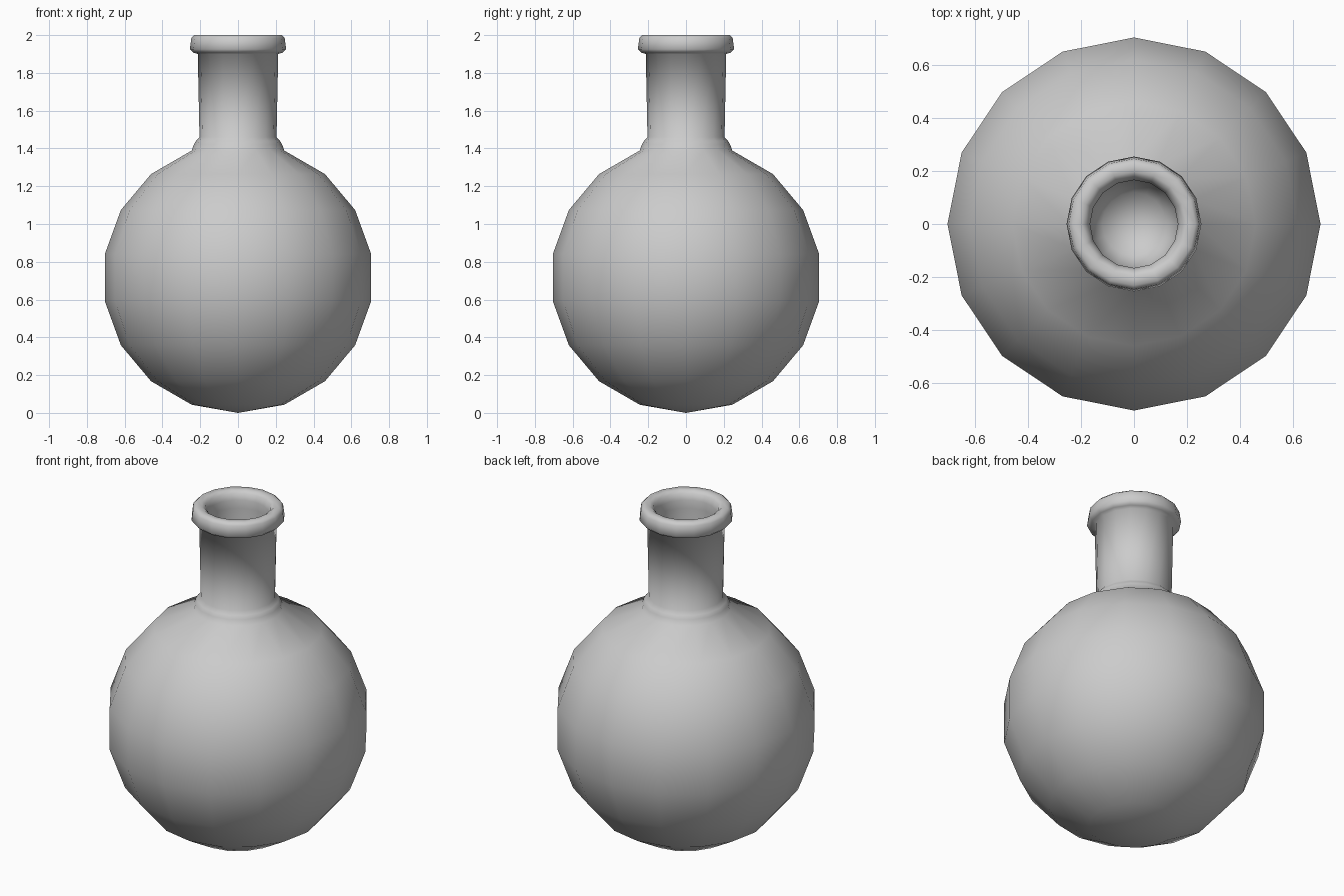
import bpy, bmesh, math

if "Cube" in bpy.data.objects:
    bpy.data.objects.remove(bpy.data.objects["Cube"])

SIDES = 16
R, CZ = 0.716, 0.716


def lathe(name, profile):
    """Revolve an (r, z) profile around z with vertices on the axes."""
    bm = bmesh.new()
    rings = []
    for r, z in profile:
        if r == 0:
            rings.append([bm.verts.new((0, 0, z))] * SIDES)
        else:
            rings.append([bm.verts.new((r * math.cos(2 * math.pi * i / SIDES),
                                        r * math.sin(2 * math.pi * i / SIDES), z))
                          for i in range(SIDES)])
    for a, b in zip(rings, rings[1:]):
        for i in range(SIDES):
            j = (i + 1) % SIDES
            quad = list(dict.fromkeys((a[i], a[j], b[j], b[i])))
            bm.faces.new(quad)
    bmesh.ops.recalc_face_normals(bm, faces=bm.faces)
    for f in bm.faces:
        f.smooth = True
    mesh = bpy.data.meshes.new(name)
    bm.to_mesh(mesh)
    bm.free()
    obj = bpy.data.objects.new(name, mesh)
    bpy.context.collection.objects.link(obj)
    return obj


# round bulb, in 20 degree steps from the bottom pole
bulb = [(0, 0)] + [(R * math.sin(math.radians(a)), CZ - R * math.cos(math.radians(a)))
                   for a in range(20, 161, 20)]
# shoulder fillet and slightly flared neck
neck = [(0.234, 1.42), (0.222, 1.44), (0.204, 1.46), (0.213, 1.90)]
# rolled lip
lip = [(0.236, 1.907), (0.255, 1.925), (0.247, 1.985), (0.232, 2.0),
       (0.197, 2.0), (0.178, 1.985), (0.166, 1.95)]
# inside of the neck with a rounded bottom
inside = [(0.168, 1.90), (0.168, 1.46), (0.12, 1.37), (0, 1.33)]

lathe("flask", bulb + neck + lip + inside)
